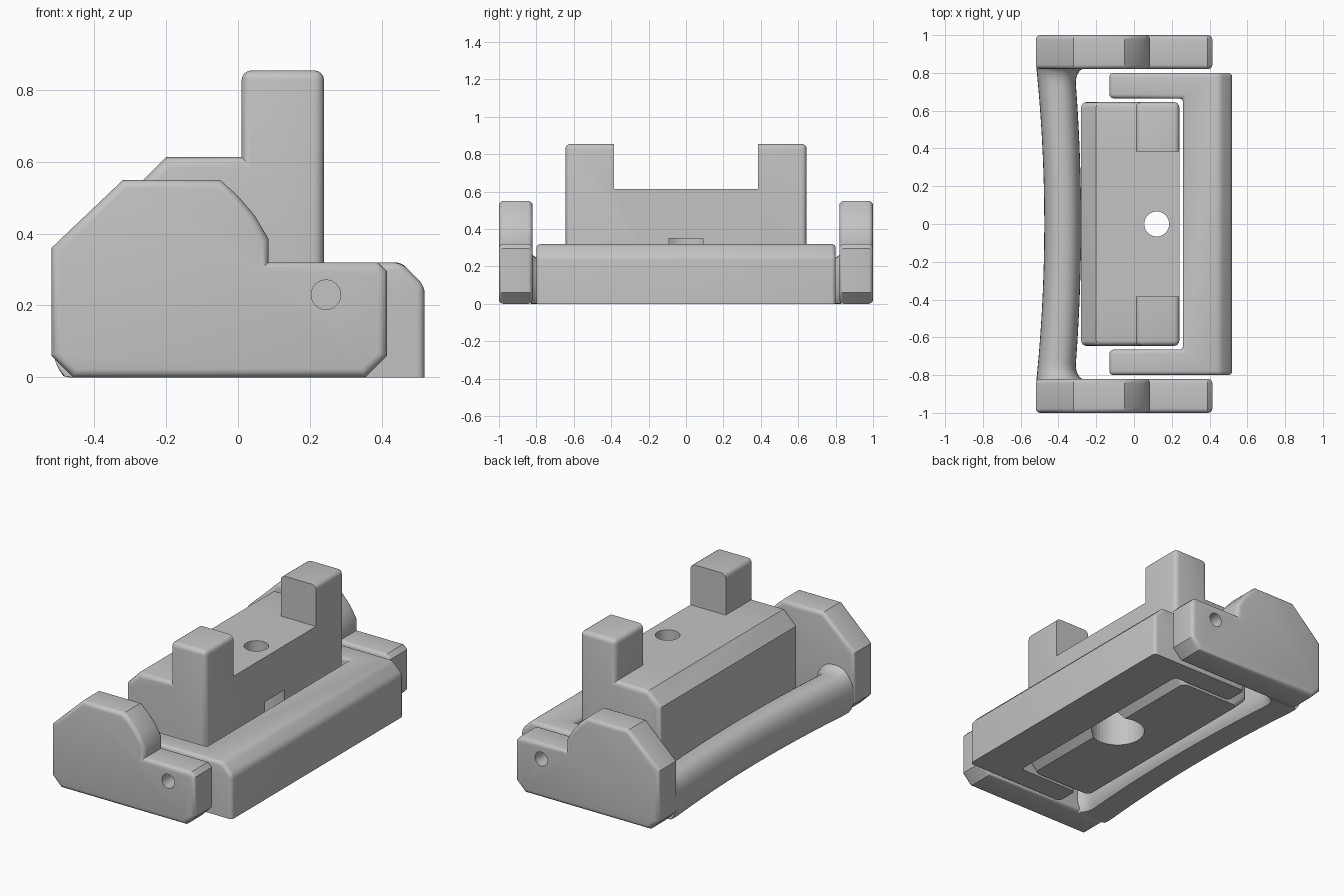
import bpy, bmesh, math
from mathutils import Vector

cube = bpy.data.objects.get("Cube")
if cube:
    bpy.data.objects.remove(cube, do_unlink=True)

grey = bpy.data.materials.new("plain_grey")
grey.use_nodes = True
grey.diffuse_color = (0.55, 0.55, 0.55, 1)
grey.node_tree.nodes["Principled BSDF"].inputs["Base Color"].default_value = (0.55, 0.55, 0.55, 1)


def finish(bm, name, helper=False):
    bmesh.ops.recalc_face_normals(bm, faces=bm.faces)
    mesh = bpy.data.meshes.new(name)
    bm.to_mesh(mesh)
    bm.free()
    mesh.materials.append(grey)
    obj = bpy.data.objects.new(name, mesh)
    bpy.context.collection.objects.link(obj)
    if helper:
        obj.hide_render = True
        obj.hide_viewport = True
        obj.display_type = 'WIRE'
    return obj


def smooth(obj):
    bpy.ops.object.select_all(action='DESELECT')
    obj.select_set(True)
    bpy.context.view_layer.objects.active = obj
    bpy.ops.object.shade_smooth_by_angle(angle=math.radians(35))


def prism(points, start, end, axis):
    """Extrude a flat outline along y (outline in x, z) or z (outline in x, y)."""
    bm = bmesh.new()
    place = (lambda p, d: (p[0], d, p[1])) if axis == 'y' else (lambda p, d: (p[0], p[1], d))
    face = bm.faces.new([bm.verts.new(place(p, start)) for p in points])
    moved = bmesh.ops.extrude_face_region(bm, geom=[face])["geom"]
    shift = Vector(place((0, 0), end - start))
    bmesh.ops.translate(bm, vec=shift, verts=[v for v in moved if isinstance(v, bmesh.types.BMVert)])
    bmesh.ops.recalc_face_normals(bm, faces=bm.faces)
    return bm


def round_edges(bm, rule, width):
    edges = [e for e in bm.edges if rule(e.verts[0].co, e.verts[1].co)]
    bmesh.ops.bevel(bm, geom=edges, offset=width, segments=4, profile=0.5,
                    affect='EDGES', clamp_overlap=True)


def cylinder(name, radius, depth, centre, along_y=False):
    bm = bmesh.new()
    bmesh.ops.create_cone(bm, cap_ends=True, segments=40, radius1=radius, radius2=radius, depth=depth)
    if along_y:
        for v in bm.verts:
            v.co = Vector((v.co.x, -v.co.z, v.co.y))
    bmesh.ops.translate(bm, vec=centre, verts=bm.verts)
    return finish(bm, name, True)


def cut(obj, cutter):
    mod = obj.modifiers.new("cut", 'BOOLEAN')
    mod.operation = 'DIFFERENCE'
    mod.solver = 'EXACT'
    mod.object = cutter


# Side plates with a raised, rounded rear hump
plate_outline = [(-0.46, 0), (-0.52, 0.06), (-0.52, 0.36), (-0.32, 0.55), (-0.05, 0.55),
                 (0.0, 0.505), (0.047, 0.45), (0.085, 0.385), (0.085, 0.32), (0.39, 0.32),
                 (0.415, 0.295), (0.415, 0.06), (0.355, 0)]
pin_holes = {}
for side, sign in (("left", 1), ("right", -1)):
    pin_holes[side] = cylinder(side + "_pin_cutter", 0.041, 0.4, (0.245, sign * 0.95, 0.23), True)
for label, sign, side in (("back", 1, "left"), ("front", -1, "right")):
    plate = prism(plate_outline, sign * 0.82, sign, 'y')
    round_edges(plate, lambda a, b: abs(a.y - b.y) < 0.001, 0.024)
    plate = finish(plate, label + "_side_plate")
    cut(plate, pin_holes[side])
    smooth(plate)

# U-shaped clamp frame with a chamfered outer edge
half = [(0.52, 0.80), (-0.13, 0.80), (-0.13, 0.665), (0.26, 0.665)]
frame_outline = half + [(x, -y) for x, y in reversed(half)]
bm = prism(frame_outline, 0, 0.32, 'z')
cutting = bmesh.ops.bisect_plane(bm, geom=bm.verts[:] + bm.edges[:] + bm.faces[:],
                                 plane_co=(0.455, 0, 0.32), plane_no=(1, 0, 1), clear_outer=True)
bmesh.ops.holes_fill(bm, edges=[e for e in cutting["geom_cut"] if isinstance(e, bmesh.types.BMEdge)])
bmesh.ops.recalc_face_normals(bm, faces=bm.faces)
round_edges(bm, lambda a, b: max(a.z, b.z) > 0.1, 0.022)
frame = finish(bm, "clamp_frame")
for cutter in pin_holes.values():
    cut(frame, cutter)
smooth(frame)

# Central block: one profile, with the middle pocketed to leave two posts
block_outline = [(-0.21, 0), (0.18, 0), (0.24, 0.06), (0.24, 0.855), (0.01, 0.855), (0.01, 0.613),
                 (-0.2, 0.613), (-0.28, 0.533), (-0.28, 0.07)]
bm = prism(block_outline, -0.645, 0.645, 'y')


def block_rule(a, b):
    at_end = abs(a.y - b.y) < 0.001 and max(a.z, b.z) > 0.05
    return at_end or min(a.z, b.z) > 0.8


round_edges(bm, block_rule, 0.028)
block = finish(bm, "central_block")
pocket = prism([(-0.4, 0.613), (0.4, 0.613), (0.4, 1), (-0.4, 1)], -0.385, 0.385, 'y')
cut(block, finish(pocket, "pocket_cutter", True))
cut(block, cylinder("bolt_hole_cutter", 0.066, 2, (0.12, 0, 0.5)))
cut(block, cylinder("counterbore_cutter", 0.15, 0.7, (0.12, 0, 0)))
smooth(block)

# Curved handle bar with flat underside and flared ends
bm = bmesh.new()
rings = []
steps, sides = 48, 32
for i in range(steps + 1):
    y = 0.83 * math.sin(math.pi * (i / steps - 0.5))
    bow = (y / 0.83) ** 2
    flare = max(0, (abs(y) - 0.74) / 0.09)
    flare = 1 - math.sqrt(max(0, 1 - flare * flare))
    outer = -0.475 - 0.042 * bow
    inner = -0.28 - 0.035 * bow + 0.07 * flare
    top = 0.235 + 0.05 * flare
    ring = []
    for k in range(sides):
        t = 2 * math.pi * k / sides
        c, s = math.cos(t), math.sin(t)
        px = math.copysign(abs(c) ** 0.85, c)
        pz = math.copysign(abs(s) ** 0.85, s)
        z = 0.1 + pz * ((top - 0.1) if s > 0 else 0.13)
        ring.append(bm.verts.new(((outer + inner) / 2 + px * (inner - outer) / 2, y, max(0, z))))
    rings.append(ring)
for a, b in zip(rings, rings[1:]):
    for k in range(sides):
        n = (k + 1) % sides
        bm.faces.new((a[k], a[n], b[n], b[k]))
bm.faces.new(rings[0])
bm.faces.new(rings[-1])
smooth(finish(bm, "handle_bar"))
